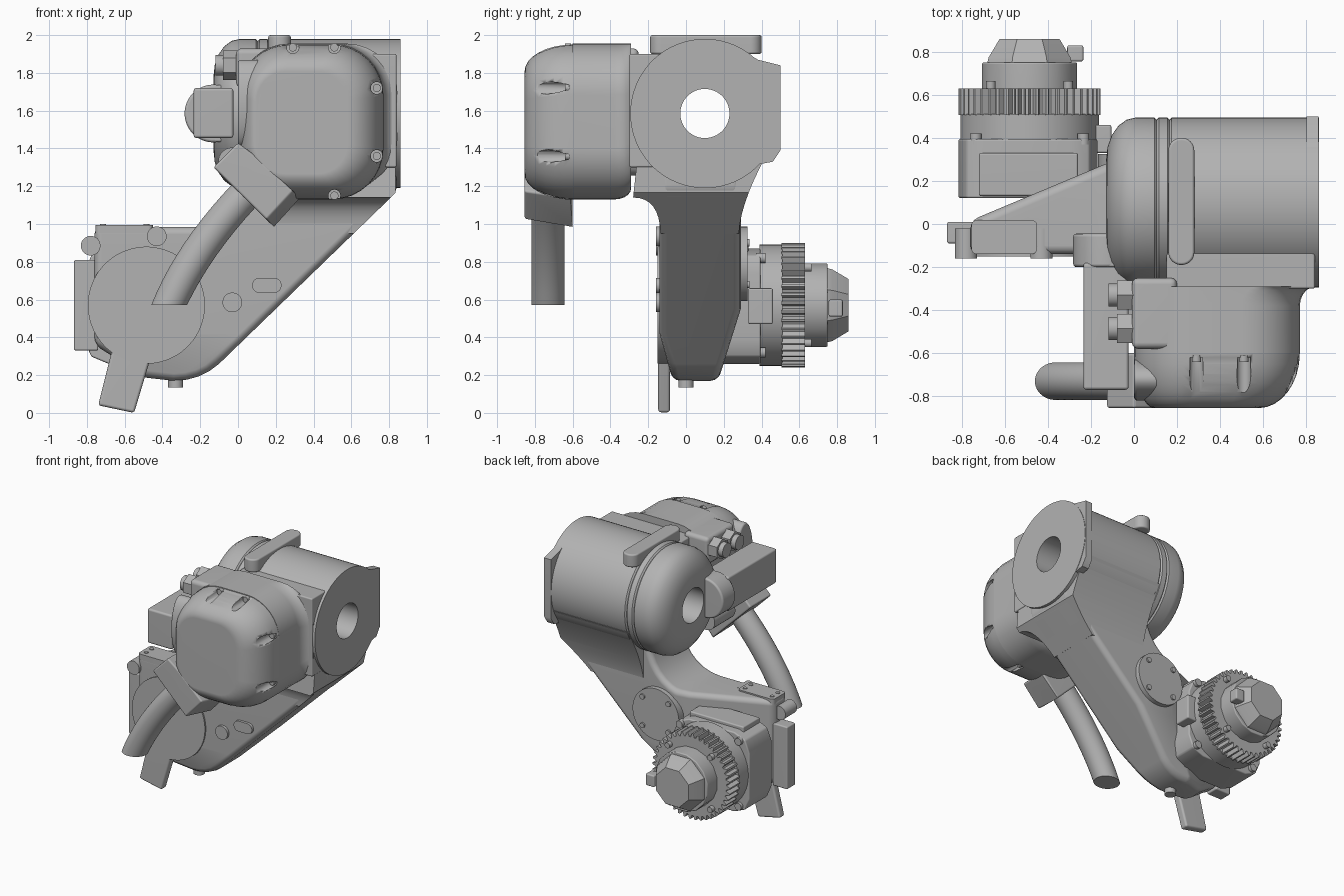
import bpy, bmesh, math
from mathutils import Vector
from math import sin, cos, pi, tau

cube = bpy.data.objects.get("Cube")
if cube:
    bpy.data.objects.remove(cube)

shade = .45
grey = (shade, shade, shade, 1)
paint = bpy.data.materials.new("plain grey")
paint.use_nodes = True
paint.diffuse_color = grey
paint.node_tree.nodes["Principled BSDF"].inputs["Base Color"].default_value = grey


def place(outline, axis, along):
    """Put a flat outline on the plane across an axis."""
    if axis == "x":
        return [Vector((along, u, v)) for u, v in outline]
    if axis == "y":
        return [Vector((u, along, v)) for u, v in outline]
    return [Vector((u, v, along)) for u, v in outline]


def oval(u, v, ru, rv=None, sides=48):
    rv = rv or ru
    angles = [tau * (i + .5) / sides for i in range(sides)]
    return [(u + ru * cos(a), v + rv * sin(a)) for a in angles]


def rounded(left, right, low, high, radius, steps=8):
    """Outline of a rectangle with round corners."""
    outline = []
    centres = [(right - radius, high - radius), (left + radius, high - radius),
               (left + radius, low + radius), (right - radius, low + radius)]
    for corner, (u, v) in enumerate(centres):
        for i in range(steps + 1):
            a = pi / 2 * (corner + i / steps)
            outline.append((u + radius * cos(a), v + radius * sin(a)))
    return outline


def bend(start, pull, end, steps=8):
    """Points on a smooth bend drawn towards a pull point."""
    start, pull, end = Vector(start), Vector(pull), Vector(end)
    return [tuple(start.lerp(pull, i / steps).lerp(pull.lerp(end, i / steps), i / steps))
            for i in range(steps + 1)]


def quarter(steps=5):
    """Sine and shrink values through a quarter turn."""
    return [(sin(pi / 2 * i / steps), 1 - cos(pi / 2 * i / steps)) for i in range(steps + 1)]


def around(u, v, du, dv):
    """Four points placed symmetrically about a centre."""
    return [(u + a * du, v + b * dv) for a in (-1, 1) for b in (-1, 1)]


def loft(name, rings, ring_shaped=False, bevel=0, cuts=()):
    """Skin a row of outlines, trim with planes, then round the edges."""
    bm = bmesh.new()
    rows = [[bm.verts.new(p) for p in ring] for ring in rings]
    pairs = list(zip(rows, rows[1:]))
    if ring_shaped:
        pairs.append((rows[-1], rows[0]))
    else:
        bm.faces.new(rows[0])
        bm.faces.new(rows[-1])
    for a, b in pairs:
        for i in range(len(a)):
            bm.faces.new((a[i - 1], a[i], b[i], b[i - 1]))
    for point, outward in cuts:
        bmesh.ops.bisect_plane(bm, geom=bm.verts[:] + bm.edges[:] + bm.faces[:],
                               plane_co=point, plane_no=outward, clear_outer=True)
        bmesh.ops.holes_fill(bm, edges=[e for e in bm.edges if e.is_boundary])
    bmesh.ops.recalc_face_normals(bm, faces=bm.faces)
    if bevel:
        sharp = [e for e in bm.edges if e.is_manifold and e.calc_face_angle(0) > .5]
        bmesh.ops.bevel(bm, geom=sharp, offset=bevel, segments=3, profile=.5,
                        affect="EDGES", clamp_overlap=True)
    mesh = bpy.data.meshes.new(name)
    bm.to_mesh(mesh)
    bm.free()
    mesh.materials.append(paint)
    mesh.shade_smooth()
    mesh.set_sharp_from_angle(angle=math.radians(38))
    part = bpy.data.objects.new(name, mesh)
    bpy.context.collection.objects.link(part)
    part.modifiers.new("clean shading", "WEIGHTED_NORMAL").keep_sharp = True
    return part


def prism(name, outline, axis, start, end, bevel=0, cuts=()):
    return loft(name, [place(outline, axis, start), place(outline, axis, end)],
                bevel=bevel, cuts=cuts)


def rod(name, axis, u, v, radius, start, end, sides=24, bevel=0):
    return prism(name, oval(u, v, radius, sides=sides), axis, start, end, bevel)


def box(name, x, y, z, bevel=.01):
    outline = [(x[0], y[0]), (x[1], y[0]), (x[1], y[1]), (x[0], y[1])]
    return prism(name, outline, "z", z[0], z[1], bevel)


# Hollow joint barrel with grooved flange and domed cap, turned about the x axis
joint_y, joint_z, barrel_r, hole_r, end_x = .1, 1.585, .395, .13, .86
barrel = [(end_x, hole_r), (end_x, barrel_r)]
for groove in (.165, .105):
    barrel += [(groove + .01, barrel_r), (groove, barrel_r - .01), (groove - .01, barrel_r)]
barrel += [(.01 - .14 * s, barrel_r - .2 * shrink) for s, shrink in quarter()]
barrel.append((-hole_r, hole_r))
loft("joint_barrel", [place(oval(joint_y, joint_z, r, sides=72), "x", x) for x, r in barrel],
     ring_shaped=True)
for u, v in oval(joint_y, joint_z, .335, sides=8):
    rod("cap_bolt", "x", u, v, .03, -.05, .03, sides=16)
prism("stop_tab", [(.3, 1.92), (.38, 1.87), (.5, 1.84), (.5, 1.39), (.46, 1.33), (.3, 1.3)],
      "x", .8, end_x - .003)
prism("top_rail", rounded(.16, .28, -.19, .4, .058), "z", 1.9, 2, bevel=.012)

# Upper drive housing, flared into the barrel, and its tapered cover
seam = -.6


def housing_ring(y, right, low):
    return place(rounded(0, right, low, 1.955, .27), "y", y)


flare = [(-.38 + .09 * s, .77 + .075 * shrink, 1.13 + .06 * shrink) for s, shrink in quarter()]
loft("drive_housing", [housing_ring(seam, .77, 1.13)] + [housing_ring(*f) for f in flare])
box("housing_core", (.15, .84), (-.3, -.06), (1.3, 1.9))
taper = [(seam - .255 * s, .16 * shrink) for s, shrink in quarter(8)]
cover = loft("housing_cover", [
    place(rounded(t * .6, .77 - t * 1.2, 1.13 + t * .85, 1.95 - t * .9, .27 - t * .7), "y", y)
    for y, t in taper])
pockets = [(x, 1.935) for x in (.29, .51)] + [(.735, z) for z in (1.36, 1.72)] + [(.51, 1.15)]
for i, (x, z) in enumerate(pockets):
    cutter = rod("pocket_cutter", "y", x, z, .032, -.9, seam - .02)
    cutter.hide_render = cutter.hide_viewport = True
    cover.modifiers.new("bolt pocket", "BOOLEAN").object = cutter
    cover.modifiers.move(len(cover.modifiers) - 1, i)
    rod("cover_bolt", "y", x, z, .022, seam - .04, seam - .01, sides=12)
# Upright rounded swelling on the cable side of the cover
prism("cover_swelling", oval(-.72, 1.64, .1, .23), "x", 0, .2, bevel=.015)

# Cable socket on the cover and the bent hose leaving it
prism("hose_socket", [(-.13, 1.3), (0, 1.43), (.08, 1.37), (.33, 1.14), (.19, .985)],
      "y", -.855, seam, bevel=.02, cuts=[((.19, seam, .985), (.7, -.2, -.65))])
hose = bend((-.365, .57), (-.22, .9), (.1, 1.22), steps=10)
loft("hose", [place(oval(x, -.73, .095 + .03 * i / len(hose), .087), "z", z)
              for i, (x, z) in enumerate(hose)])

# Diagonal arm with the base block, thinner towards the base
front, back = -.14, .29
under_arm = ((end_x, 0, 1.19), (.7, 0, -.72))
arm = [(.84, 1.17)] + bend((-.1, .26), (-.2, .17), (-.34, .17), steps=4)
arm += [(-.52, .19), (-.68, .31), (-.76, .36), (-.76, .985)]
arm += bend((-.2, .985), (.1, 1), (.14, 1.4)) + [(.84, 1.4)]
prism("arm", arm, "y", front, back, bevel=.04, cuts=[
    ((-.75, .02, 0), (-.26, .62, 0)),
    ((0, back, .55), (0, .35, -.11)),
    ((0, front, .42), (0, -.25, -.07))])
# Hollow-curved blend from the arm up to the barrel and housing
blend = bend((-.28, 1.14), (front, 1.14), (front + .005, .95))
blend += bend((back - .01, .95), (back, 1.14), (.47, 1.44)) + [(-.25, 1.42)]
prism("arm_shoulder", blend, "x", .16, .835, cuts=[under_arm])
cover_x, cover_z = .03, .79
rod("arm_access_cover", "y", cover_x, cover_z, .197, .25, .325, sides=48)
for x, z in around(cover_x, cover_z, .11, .11):
    rod("access_bolt", "y", x, z, .02, .3, .337, sides=12)

# Base joint disc, its tail lug and the small fittings
motor_x, motor_z = -.485, .57
rod("base_disc", "y", motor_x, motor_z, .31, -.152, 0, sides=64)
prism("tail_lug", [(-.65, .4), (-.74, .04), (-.55, 0), (-.43, .4)],
      "y", -.147, -.085, bevel=.015)
for x, z in ((-.78, .885), (-.43, .935), (-.03, .585)):
    rod("front_boss", "y", x, z, .052, -.16, -.02, sides=32)
prism("slot_boss", rounded(.075, .23, .635, .715, .039), "y", -.16, -.05)
rod("drain_plug", "z", -.33, 0, .04, .135, .2)
box("side_plate", (-.868, -.74), (-.09, .01), (.33, .81))
prism("top_plate", rounded(-.755, -.45, front, .018, .025), "z", .95, .995)
for x, y in around(-.6, -.06, .115, .035):
    rod("plate_bolt", "z", x, y, .016, .99, 1, sides=12)

# Lower motor: square body, rings, cooling fins and faceted end
prism("motor_body", rounded(-.815, -.17, .26, .87, .13, steps=2), "y", .12, .395, bevel=.01)
box("motor_ridge", (-.72, -.26), (.13, .33), (.8, .895))
rod("motor_ring", "y", motor_x, motor_z, .322, .39, .51, sides=64)
teeth = oval(motor_x, motor_z, .33, sides=176)
roots = oval(motor_x, motor_z, .3, sides=len(teeth))
fins = [(teeth if i % 4 < 2 else roots)[i] for i in range(len(teeth))]
prism("cooling_fins", fins, "y", .505, .63)
rod("motor_collar", "y", motor_x, motor_z, .225, .62, .75, sides=16, bevel=.008)
loft("motor_end", [place(oval(motor_x, motor_z, r, sides=8), "y", y)
                   for y, r in ((.74, .215), (.775, .205), (.86, .15))])
box("end_connector", (-.31, -.235), (.755, .83), (.51, .6))
box("motor_terminal", (-.2, -.105), (.33, .46), (.47, .66))
for x, z in around(motor_x, motor_z, .25, .25):
    rod("motor_bolt", "y", x, z, .028, .37, .42, sides=12)
for x, z in around(motor_x, motor_z, .18, .2):
    rod("ring_bolt", "y", x, z, .022, .62, .665, sides=12)

# Cable box, its round elbow and the screwed cable glands
box("cable_box", (-.235, -.025), (-.77, -.18), (1.455, 1.72), bevel=.015)
rod("cable_elbow", "y", -.13, joint_z, .153, -.2, -.045, sides=40, bevel=.015)
box("elbow_foot", (-.13, 0), (-.2, -.045), (1.435, 1.735))
rod("lower_connector", "y", -.03, 1.33, .075, -.45, -.2)
for y in (-.33, -.485):
    rod("gland_nut", "x", y, 1.84, .078, -.08, .06, sides=6)
    rod("gland_end", "x", y, 1.84, .055, -.118, -.07, sides=16)
box("gland_boss", (-.01, .2), (-.58, -.25), (1.72, 1.93), bevel=.03)
